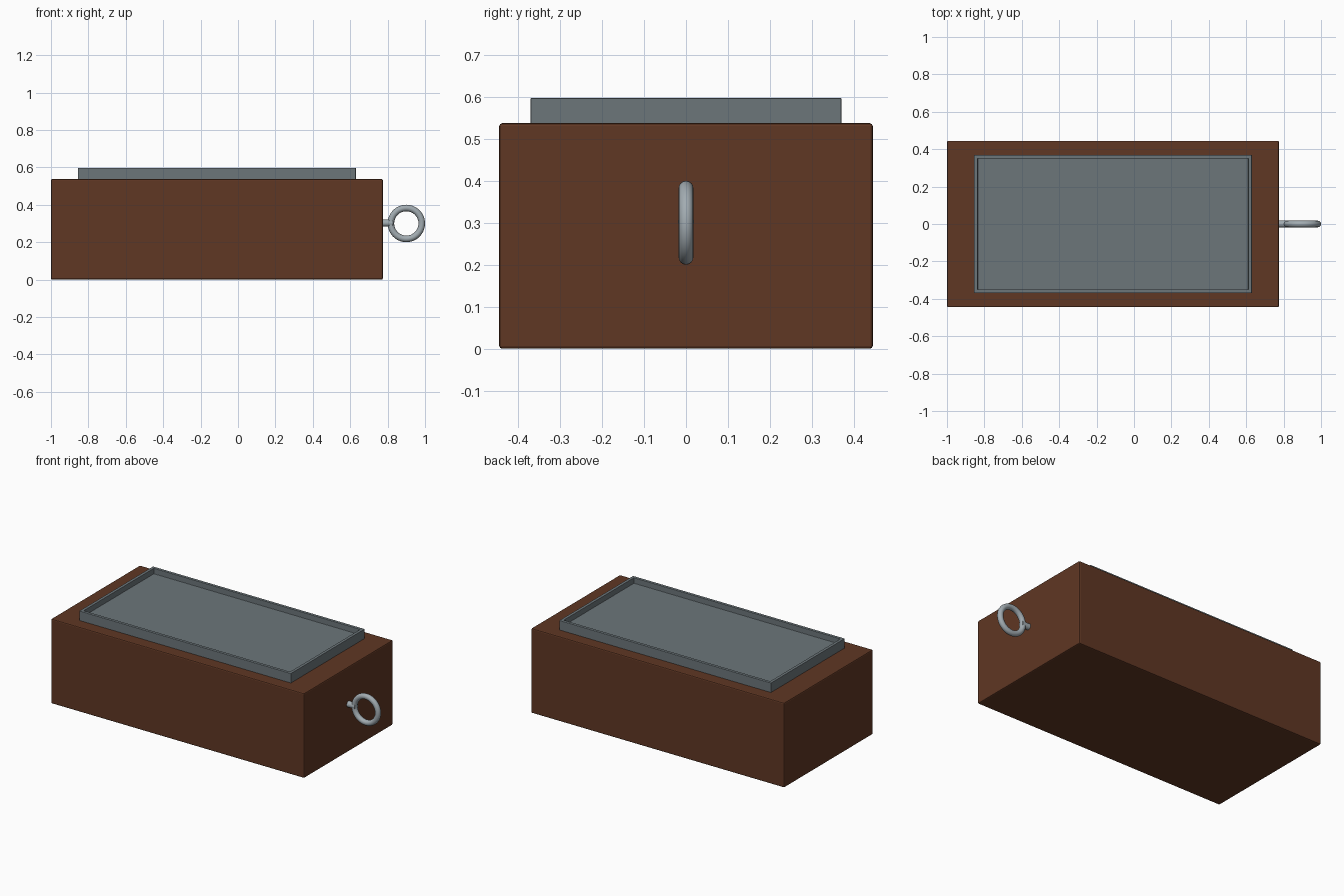
import bpy, bmesh, math

if "Cube" in bpy.data.objects:
    bpy.data.objects.remove(bpy.data.objects["Cube"])


def material(name, rgb):
    m = bpy.data.materials.new(name)
    m.diffuse_color = (*rgb, 1)
    m.use_nodes = True
    m.node_tree.nodes["Principled BSDF"].inputs["Base Color"].default_value = m.diffuse_color
    return m


BROWN = material("brown wood", (0.115, 0.038, 0.017))
SLATE = material("slate grey", (0.15, 0.18, 0.195))
STEEL = material("light steel", (0.36, 0.41, 0.44))


def block(name, x0, x1, y, z0, z1, mat, bevel):
    bpy.ops.mesh.primitive_cube_add(size=1, location=((x0 + x1) / 2, 0, (z0 + z1) / 2))
    ob = bpy.context.object
    ob.name = name
    ob.scale = (x1 - x0, 2 * y, z1 - z0)
    bpy.ops.object.transform_apply(location=False, rotation=False, scale=True)
    ob.data.materials.append(mat)
    if bevel:
        mod = ob.modifiers.new("bevel", "BEVEL")
        mod.width = bevel
        mod.segments = 2
        mod.limit_method = "ANGLE"
    return ob


# Solid body
block("body", -1.0, 0.775, 0.445, 0.0, 0.537, BROWN, 0.007)

# Shallow tray on top: inset the upper face and push it down
tray = block("tray", -0.855, 0.63, 0.37, 0.53, 0.597, SLATE, 0.002)
bm = bmesh.new()
bm.from_mesh(tray.data)
top = max(bm.faces, key=lambda f: f.calc_center_median().z)
bmesh.ops.inset_region(bm, faces=[top], thickness=0.027)
floor = bmesh.ops.extrude_discrete_faces(bm, faces=[top])["faces"][0]
bmesh.ops.translate(bm, vec=(0, 0, -0.035), verts=floor.verts)
bm.to_mesh(tray.data)
bm.free()

# Pull ring standing in the x-z plane
bpy.ops.mesh.primitive_torus_add(location=(0.9, 0, 0.3), rotation=(math.pi / 2, 0, 0),
                                 major_radius=0.0825, minor_radius=0.0175,
                                 major_segments=48, minor_segments=16)
ring = bpy.context.object
ring.name = "pull_ring"

# Post holding the ring
bpy.ops.mesh.primitive_cylinder_add(vertices=24, radius=0.019, depth=0.06,
                                    location=(0.8, 0, 0.302), rotation=(0, math.pi / 2, 0))
post = bpy.context.object
post.name = "ring_post"

for ob in (ring, post):
    ob.data.materials.append(STEEL)
    bpy.ops.object.select_all(action="DESELECT")
    ob.select_set(True)
    bpy.context.view_layer.objects.active = ob
    bpy.ops.object.shade_smooth_by_angle(angle=math.radians(40))
